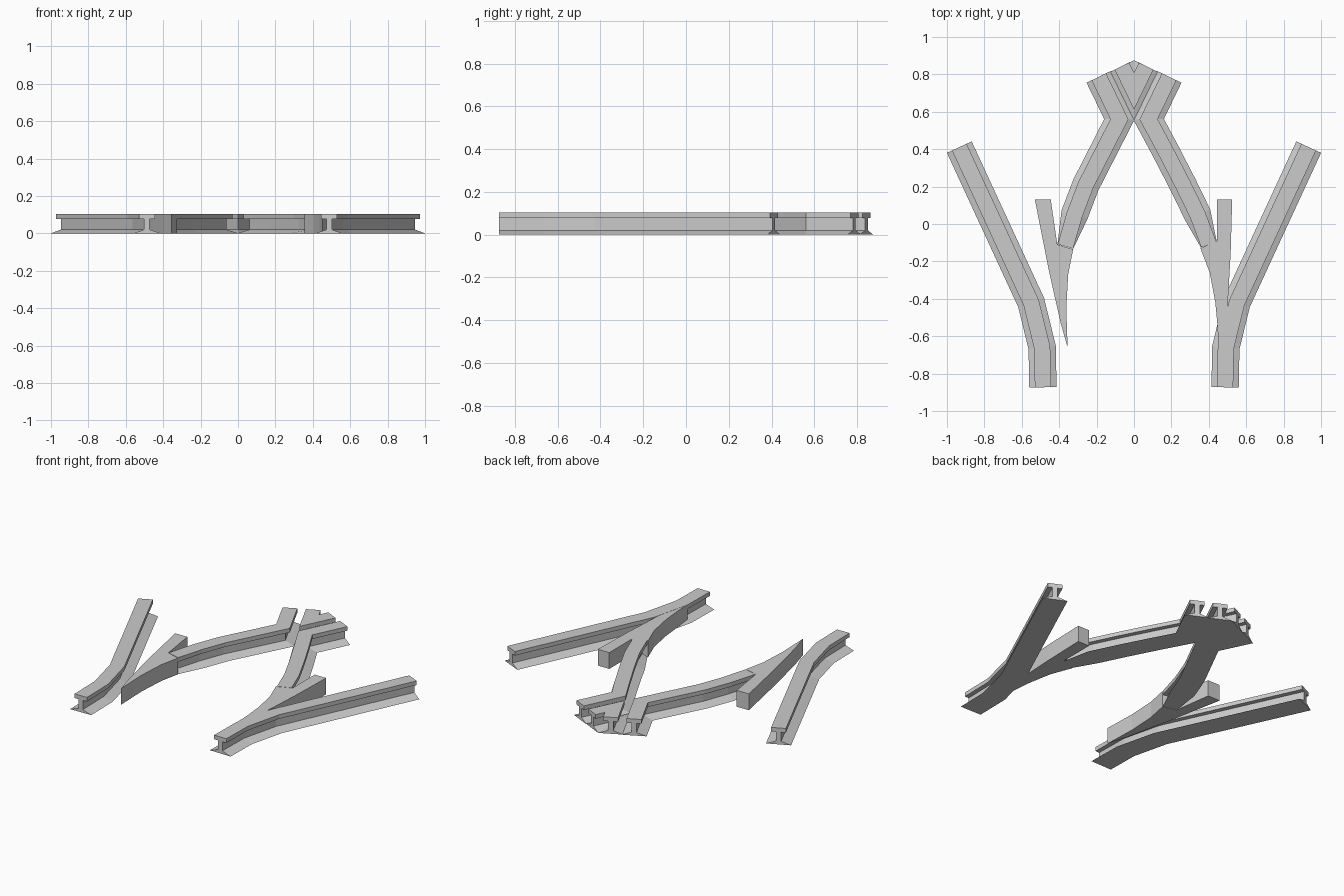
import bpy, bmesh
from mathutils import Vector

if "Cube" in bpy.data.objects:
    bpy.data.objects.remove(bpy.data.objects["Cube"])

H = 0.104
# Rail cross-section: (sideways, height), sloped foot, thin web, square head
HALF = [(0.073, 0), (0.015, 0.02), (0.015, 0.078), (0.043, 0.078), (0.043, H)]
PROFILE = HALF + [(-x, z) for x, z in reversed(HALF)]


def finish(bm, name):
    bmesh.ops.recalc_face_normals(bm, faces=bm.faces[:])
    me = bpy.data.meshes.new(name)
    bm.to_mesh(me)
    bm.free()
    ob = bpy.data.objects.new(name, me)
    bpy.context.collection.objects.link(ob)
    return ob


def rail(name, path, start_width=1.0):
    """Sweep the rail profile along a flat path with mitred corners."""
    pts = [Vector(p) for p in path]
    dirs = [(b - a).normalized() for a, b in zip(pts, pts[1:])]
    bm = bmesh.new()
    rings = []
    for i, p in enumerate(pts):
        d0, d1 = dirs[max(i - 1, 0)], dirs[min(i, len(dirs) - 1)]
        t = (d0 + d1).normalized()
        side = Vector((t.y, -t.x)) / t.dot(d1)
        w = start_width if i == 0 else 1.0
        ring = []
        for x, z in PROFILE:
            q = p + side * (max(-0.073 * w, min(0.073 * w, x)))
            ring.append(bm.verts.new((q.x, q.y, z)))
        rings.append(ring)
    n = len(PROFILE)
    for a, b in zip(rings, rings[1:]):
        for j in range(n):
            k = (j + 1) % n
            bm.faces.new((a[j], a[k], b[k], b[j]))
    bm.faces.new(rings[0])
    bm.faces.new(rings[-1])
    return finish(bm, name)


def slab(name, outline, top):
    """Upright solid from a flat outline."""
    bm = bmesh.new()
    f = bm.faces.new([bm.verts.new((x, y, 0)) for x, y in outline])
    ext = bmesh.ops.extrude_face_region(bm, geom=[f])
    bmesh.ops.translate(bm, vec=(0, 0, top),
                        verts=[v for v in ext["geom"] if isinstance(v, bmesh.types.BMVert)])
    return finish(bm, name)


# Outer stock rails
for side, s in (("left", -1), ("right", 1)):
    rail(side + "_stock_rail",
         [(s * x, y) for x, y in [(0.487, -0.873), (0.491, -0.66), (0.55, -0.42), (0.934, 0.411)]])

# Inner closure rails, bending outward into wing rails at the crossing
rail("left_closure_rail", [(-0.367, -0.12), (-0.318, 0.05), (-0.257, 0.21), (-0.165, 0.39),
                           (-0.078, 0.56), (-0.188, 0.787)], 0.6)
rail("right_closure_rail", [(0.4, -0.11), (0.34, 0.05), (0.262, 0.21), (0.169, 0.39),
                            (0.078, 0.56), (0.188, 0.787)], 0.62)

# Crossing nose: one rail cut on the centre line and mirrored
nose = rail("crossing_nose", [(0.11, 0.484), (-0.065, 0.844)])
m = nose.modifiers.new("Mirror", "MIRROR")
m.use_axis[0] = True
m.use_bisect_axis[0] = True
m.use_bisect_flip_axis[0] = True

# Switch blades: solid tapering slabs with a straight stub
slab("left_switch_blade", [(-0.355, -0.66), (-0.392, -0.53), (-0.455, -0.25), (-0.53, 0.13),
                           (-0.445, 0.13), (-0.41, -0.11), (-0.325, -0.135), (-0.352, -0.27),
                           (-0.362, -0.45)], H - 0.001)
slab("right_switch_blade", [(0.45, -0.66), (0.48, -0.56), (0.5, -0.45), (0.517, -0.15),
                            (0.525, 0.13), (0.445, 0.13), (0.445, -0.09), (0.355, -0.13),
                            (0.405, -0.26), (0.435, -0.42), (0.447, -0.55)], H - 0.001)
